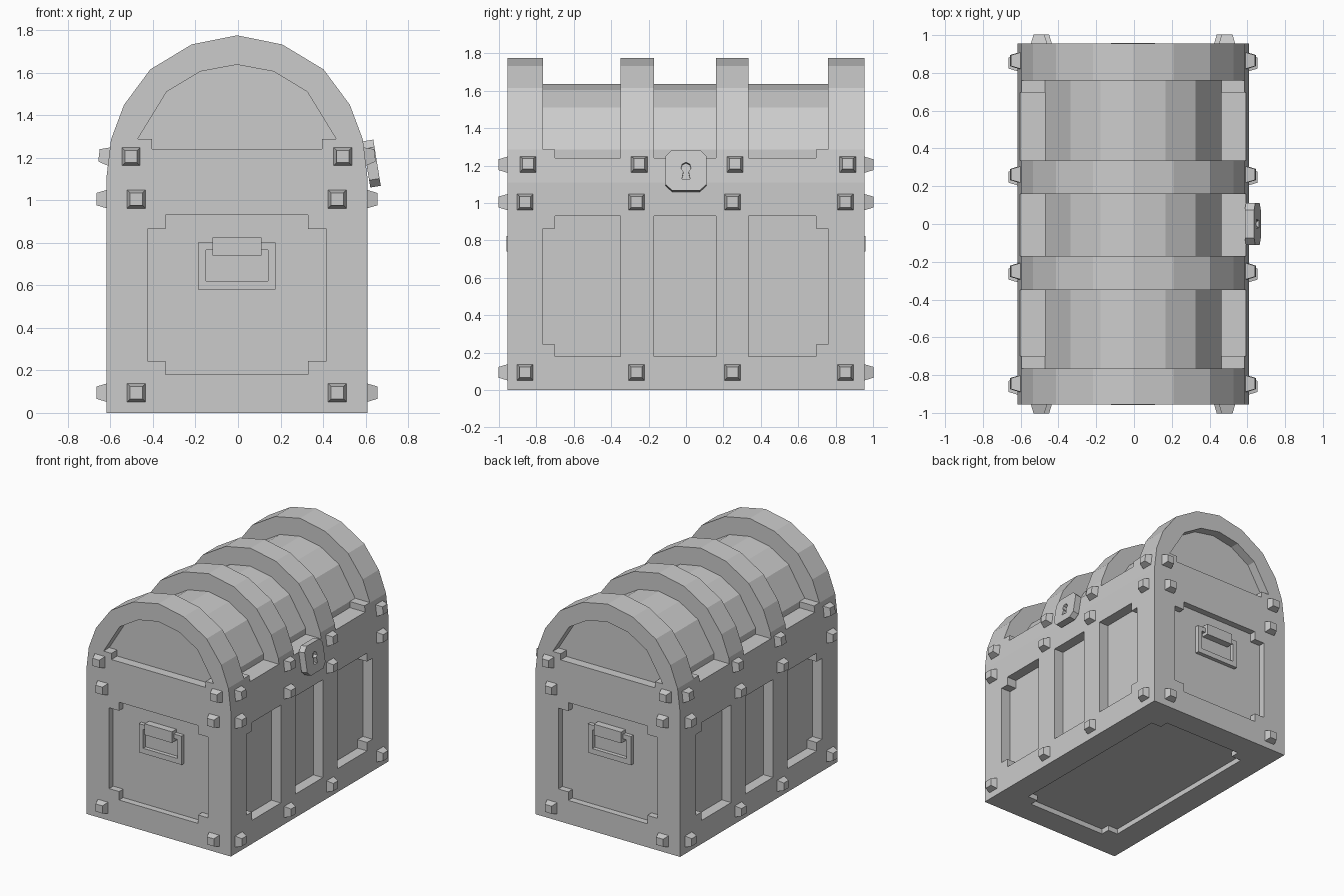
import bpy, bmesh, math
from mathutils import Vector, Matrix

if "Cube" in bpy.data.objects:
    bpy.data.objects.remove(bpy.data.objects["Cube"])

GREY = bpy.data.materials.new("plain_grey")
GREY.diffuse_color = (0.6, 0.6, 0.6, 1)
GREY.use_nodes = True
GREY.node_tree.nodes["Principled BSDF"].inputs["Base Color"].default_value = GREY.diffuse_color

HX, HY, SEAM = 0.613, 0.955, 1.11        # half width, half length, lid seam height


def add_object(name, bm):
    bmesh.ops.recalc_face_normals(bm, faces=bm.faces)
    me = bpy.data.meshes.new(name)
    bm.to_mesh(me)
    bm.free()
    me.materials.append(GREY)
    ob = bpy.data.objects.new(name, me)
    bpy.context.collection.objects.link(ob)
    return ob


def prism(name, pts, axis, lo, hi):
    """Extrude a 2D outline along one axis."""
    place = {'x': lambda a, b, t: (t, a, b),
             'y': lambda a, b, t: (a, t, b),
             'z': lambda a, b, t: (a, b, t)}[axis]
    bm = bmesh.new()
    low = [bm.verts.new(place(a, b, lo)) for a, b in pts]
    high = [bm.verts.new(place(a, b, hi)) for a, b in pts]
    bm.faces.new(low)
    bm.faces.new(high)
    n = len(pts)
    for i in range(n):
        j = (i + 1) % n
        bm.faces.new((low[i], low[j], high[j], high[i]))
    return add_object(name, bm)


def rect(a0, a1, b0, b1):
    return [(a0, b0), (a1, b0), (a1, b1), (a0, b1)]


def notched(a0, a1, b0, b1, na, nb, left=True, right=True):
    """Rectangle with square notches in the left and/or right corners."""
    p = []
    p += [(a0, b0 + nb), (a0 + na, b0 + nb), (a0 + na, b0)] if left else [(a0, b0)]
    p += [(a1 - na, b0), (a1 - na, b0 + nb), (a1, b0 + nb)] if right else [(a1, b0)]
    p += [(a1, b1 - nb), (a1 - na, b1 - nb), (a1 - na, b1)] if right else [(a1, b1)]
    p += [(a0 + na, b1), (a0 + na, b1 - nb), (a0, b1 - nb)] if left else [(a0, b1)]
    return p


def carve(ob, cutters):
    """Subtract all cutters, then remove them."""
    for c in cutters:
        c.hide_render = True
        m = ob.modifiers.new("cut", 'BOOLEAN')
        m.operation, m.solver, m.object = 'DIFFERENCE', 'EXACT', c
    bpy.context.view_layer.update()
    dg = bpy.context.evaluated_depsgraph_get()
    me = bpy.data.meshes.new_from_object(ob.evaluated_get(dg))
    ob.modifiers.clear()
    ob.data = me
    me.materials.clear()
    me.materials.append(GREY)
    for c in cutters:
        bpy.data.objects.remove(c)


def studs(name, spots):
    """Tapered square studs at (position, outward normal)."""
    bm = bmesh.new()
    for pos, nrm in spots:
        vs = bmesh.ops.create_cube(bm, size=1)['verts']
        rot = Vector(nrm).to_track_quat('Z', 'Y').to_matrix().to_4x4()
        for v in vs:
            w = 0.058 if v.co.z > 0 else 0.092
            v.co = Vector((v.co.x * w, v.co.y * w, 0.047 if v.co.z > 0 else -0.01))
        bmesh.ops.transform(bm, matrix=Matrix.Translation(pos) @ rot, verts=vs)
    return add_object(name, bm)


# panel spans along the sides: (y0, y1, notch at low end, notch at high end)
PANELS = [(-0.765, -0.35, True, False), (-0.17, 0.16, False, False),
          (0.335, 0.76, False, True)]
N = 0.065

# body with recessed panels on sides, ends and underside
body = prism("chest_body", rect(-HX, HX, -HY, HY), 'z', 0, SEAM)
cuts = []
for s in (-1, 1):
    for y0, y1, lo, hi in PANELS:
        x = sorted((s * (HX - 0.08), s * 0.8))
        cuts.append(prism("cut", notched(y0, y1, 0.18, 0.93, N, N, lo, hi), 'x', *x))
    y = sorted((s * (HY - 0.05), s * 1.2))
    cuts.append(prism("cut", notched(-0.42, 0.42, 0.18, 0.93, 0.085, N), 'y', *y))
cuts.append(prism("cut", notched(-0.42, 0.42, -0.765, 0.765, 0.085, 0.07), 'z', -0.2, 0.04))
carve(body, cuts)

# arched lid with sunken barrel between the ribs
outer = [(HX, SEAM), (0.592, 1.285), (0.531, 1.448), (0.407, 1.615), (0.213, 1.732)]
outer = outer + [(0, 1.775)] + [(-a, b) for a, b in reversed(outer)]
inner = [(0.467, 1.287), (0.33, 1.51), (0.172, 1.605)]
inner = inner + [(0, 1.637)] + [(-a, b) for a, b in reversed(inner)]
lid = prism("chest_lid", outer, 'y', -HY, HY)
cuts = []
for y0, y1, lo, hi in PANELS:
    cuts.append(prism("cut", [(0.8, 1.287)] + inner + [(-0.8, 1.287), (-0.8, 2), (0.8, 2)],
                      'y', y0, y1))
    for s in (-1, 1):                     # lower ledge, stopping short at the notched end
        x = sorted((s * 0.467, s * 0.8))
        cuts.append(prism("cut", rect(y0 + N * lo, y1 - N * hi, 1.24, 1.33), 'x', *x))
for s in (-1, 1):                         # arched end panels
    y = sorted((s * (HY - 0.07), s * 1.2))
    cuts.append(prism("cut", inner + [(-0.4, 1.287), (-0.4, 1.24), (0.4, 1.24), (0.4, 1.287)],
                      'y', *y))
carve(lid, cuts)

# studs
body_spots, lid_spots = [], []
for s in (-1, 1):
    for z in (0.095, 1.005):
        body_spots += [((s * HX, y, z), (s, 0, 0)) for y in (-0.86, -0.265, 0.248, 0.852)]
        body_spots += [((x, s * HY, z), (0, s, 0)) for x in (-0.473, 0.472)]
    lid_spots += [((s * 0.602, y, 1.205), (s, 0, 0.12)) for y in (-0.845, -0.25, 0.262, 0.865)]
    lid_spots += [((x, s * HY, 1.205), (0, s, 0)) for x in (-0.498, 0.498)]
studs("body_studs", body_spots)
studs("lid_studs", lid_spots)

# end handles: a raised ring hanging from a clasp
for s, side in ((-1, "front"), (1, "back")):
    y = sorted((s * 0.9, s * 0.935))
    ring = prism(side + "_handle_ring", rect(-0.182, 0.182, 0.58, 0.80), 'y', *y)
    carve(ring, [prism("cut", rect(-0.145, 0.145, 0.62, 0.765), 'y', -1.2, 1.2)])
    y = sorted((s * 0.9, s * 0.959))
    prism(side + "_handle_clasp", rect(-0.116, 0.116, 0.74, 0.825), 'y', *y)

# tilted lock plate with keyhole
h, c = 0.11, 0.035
octagon = [(h, -h + c), (h, h - c), (h - c, h), (-h + c, h),
           (-h, h - c), (-h, -h + c), (-h + c, -h), (h - c, -h)]
lock = prism("lock_plate", octagon, 'z', -0.025, 0.025)
hole = [(0.027 * math.cos(math.radians(t)), 0.015 + 0.027 * math.sin(math.radians(t)))
        for t in range(-60, 241, 50)]
carve(lock, [prism("cut", hole + [(-0.022, -0.048), (0.022, -0.048)], 'z', -0.005, 0.1)])
lock.data.transform(Matrix.Translation((0.634, 0, 1.172)) @
                    Vector((0.985, 0, 0.16)).to_track_quat('Z', 'Y').to_matrix().to_4x4())

# the chest sits slightly off centre to balance the lock
for ob in bpy.context.collection.objects:
    ob.location.x = -0.005
